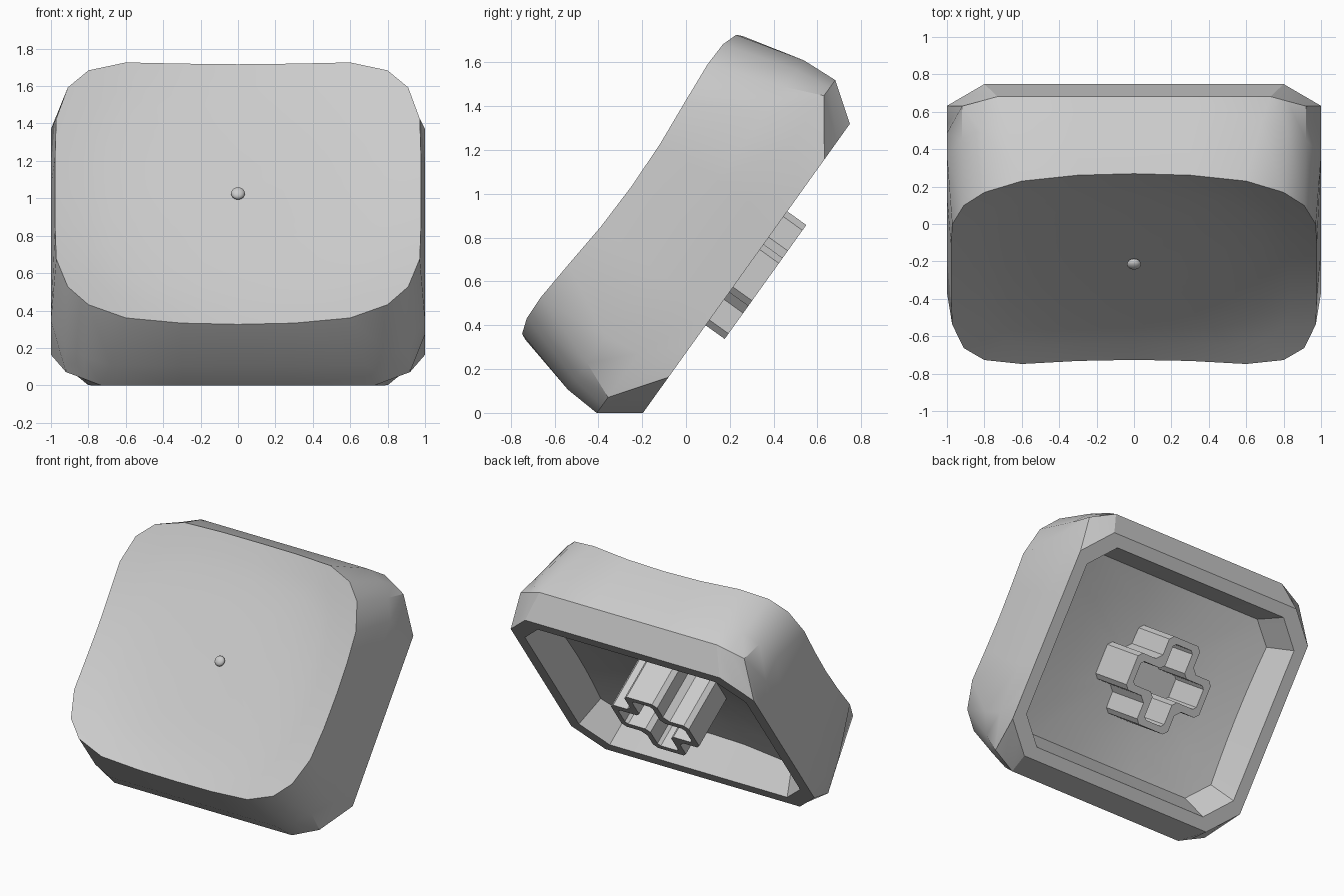
import bpy
import bmesh
import math
from mathutils import Matrix

cube = bpy.data.objects.get("Cube")
if cube:
    bpy.data.objects.remove(cube, do_unlink=True)

# The whole model is built flat, then tilted back about x
TILT = Matrix.Translation((0, 0.276, 0.66)) @ Matrix.Rotation(math.radians(54.4), 4, 'X')

grey = bpy.data.materials.new("light_grey_plastic")
grey.use_nodes = True
GREY = (0.6, 0.6, 0.6, 1)
grey.diffuse_color = GREY
grey.node_tree.nodes["Principled BSDF"].inputs["Base Color"].default_value = GREY


def finish(name, bm, angle):
    """Turn a bmesh into a tilted, shaded object."""
    bmesh.ops.recalc_face_normals(bm, faces=bm.faces)
    mesh = bpy.data.meshes.new(name)
    bm.to_mesh(mesh)
    bm.free()
    mesh.materials.append(grey)
    ob = bpy.data.objects.new(name, mesh)
    bpy.context.collection.objects.link(ob)
    ob.matrix_world = TILT
    bpy.ops.object.select_all(action='DESELECT')
    ob.select_set(True)
    bpy.context.view_layer.objects.active = ob
    bpy.ops.object.shade_smooth_by_angle(angle=math.radians(angle))


def full_ring(q):
    """Mirror a quarter outline, running from the y axis to the x axis."""
    right = q + [(x, -y) for x, y in q[-2::-1]]
    return right + [(-x, y) for x, y in right[-2:0:-1]]


def octagon(w, l, c):
    """Quarter of a chamfered rectangle, with extra points along each side."""
    a, b = w - c, l - c
    return [(0, l), (a * 0.4, l), (a, l), (w - c / 2, l - c / 2),
            (w, b), (w, b * 0.7), (w, b * 0.35), (w, 0)]


def scaled(q, s):
    return [(x * s, y * s) for x, y in q]


def dish(x, y):
    return 0.587 + 0.063 * (x * x + y * y) ** 2


def roof(x, y):
    return 0.3 - 0.1 * (x * x + y * y)


def loft(bm, rings):
    """Join successive closed rings of points with quads."""
    loops = [[bm.verts.new(p) for p in ring] for ring in rings]
    for a, b in zip(loops, loops[1:]):
        for i in range(len(a)):
            j = (i + 1) % len(a)
            bm.faces.new((a[i], a[j], b[j], b[i]))
    return loops


def fan(bm, loop, centre):
    c = bm.verts.new(centre)
    for i, v in enumerate(loop):
        bm.faces.new((v, loop[(i + 1) % len(loop)], c))


# Cap shell: inner roof, opening, rim, bulging walls and dished top
ceiling = octagon(0.83, 0.65, 0.15)
low = [(0, .935), (.3, .935), (.73, .935), (.82, .893), (.92, .847),
       (1, .6), (1, .25), (1, 0)]
mid = [(0, .925), (.3, .925), (.68, .925), (.82, .87), (.92, .775),
       (1, .63), (1, .25), (1, 0)]
top = [(0, .855), (.3, .853), (.6, .84), (.8, .77), (.91, .655),
       (.972, .46), (.978, .23), (.978, 0)]

layers = [(scaled(ceiling, s), roof) for s in (0.35, 0.7, 1)]
for outline, height in ((octagon(.91, .725, .18), 0), (octagon(1, .811, .2), 0),
                        (low, .171), (mid, .34)):
    layers.append((outline, lambda x, y, h=height: h))
layers += [(scaled(top, s), dish) for s in (1, 0.85, 0.7, 0.5, 0.25)]

bm = bmesh.new()
loops = loft(bm, [[(x, y, f(x, y)) for x, y in full_ring(q)] for q, f in layers])
fan(bm, loops[0], (0, 0, roof(0, 0)))
fan(bm, loops[-1], (0, 0, dish(0, 0)))
finish("key_cap_shell", bm, 30)


# Stem: hollow cross-shaped tube with chamfered corners
def cross(reach, arm, tip, inner):
    half = [(0, reach), (arm - tip, reach), (arm, reach - tip), (arm, arm + inner)]
    return full_ring(half + [(y, x) for x, y in reversed(half)])


outer = cross(0.32, 0.135, 0.03, 0.04)
hollow = cross(0.275, 0.085, 0.02, 0.03)
bm = bmesh.new()
loops = loft(bm, [[(x, y, h) for x, y in ring] for ring, h in
                  ((outer, 0.31), (outer, -0.107), (hollow, -0.107), (hollow, 0.25))])
fan(bm, loops[-1], (0, 0, 0.25))
finish("stem", bm, 20)

# Small flattened bump in the middle of the dish
bm = bmesh.new()
bmesh.ops.create_uvsphere(bm, u_segments=20, v_segments=12, radius=0.037,
                          matrix=Matrix.Translation((0, 0.012, 0.612)) @ Matrix.Diagonal((1, 1, 0.65, 1)))
finish("finger_bump", bm, 40)
